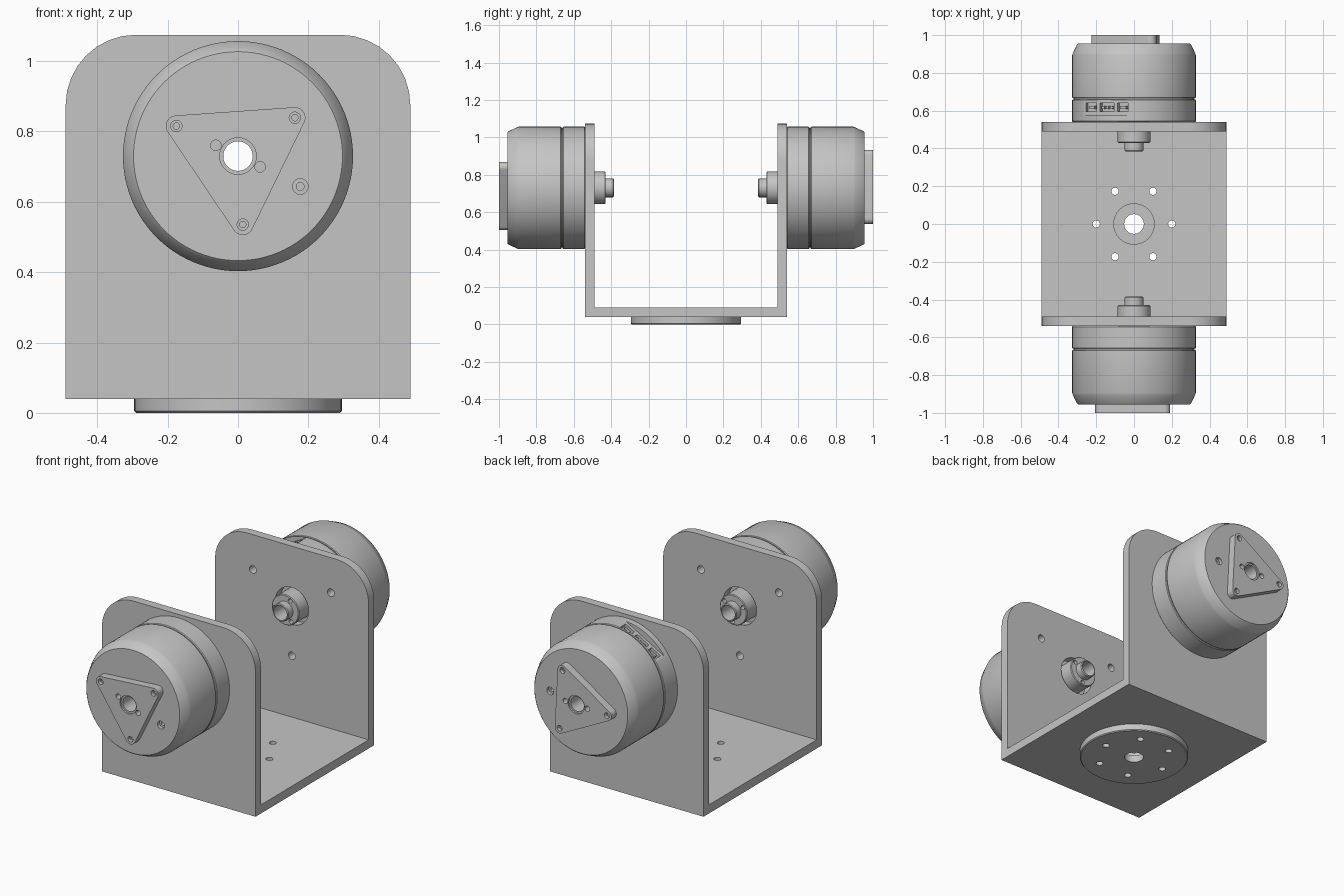
import bpy, bmesh
from math import radians, cos, sin, pi
from mathutils import Matrix, Vector

if "Cube" in bpy.data.objects:
    bpy.data.objects.remove(bpy.data.objects["Cube"])

GREY = (0.56, 0.56, 0.56, 1)
metal = bpy.data.materials.new("plain grey metal")
metal.use_nodes = True
metal.diffuse_color = GREY
metal.node_tree.nodes["Principled BSDF"].inputs["Base Color"].default_value = GREY


def make(name, bm):
    bmesh.ops.recalc_face_normals(bm, faces=bm.faces)
    mesh = bpy.data.meshes.new(name)
    bm.to_mesh(mesh)
    bm.free()
    mesh.materials.append(metal)
    obj = bpy.data.objects.new(name, mesh)
    bpy.context.scene.collection.objects.link(obj)
    return obj


def polar(radius, degrees, z=0.0):
    a = radians(degrees)
    return Vector((radius * cos(a), radius * sin(a), z))


def cylinder(bm, radius, z0, z1, at=(0, 0, 0), turn=Matrix(), sides=32):
    place = turn @ Matrix.Translation(Vector(at) + Vector((0, 0, (z0 + z1) / 2)))
    bmesh.ops.create_cone(bm, cap_ends=True, segments=sides, radius1=radius,
                          radius2=radius, depth=z1 - z0, matrix=place)


def box(bm, centre, size, turn=Matrix()):
    place = turn @ Matrix.Translation(centre) @ Matrix.Diagonal((*size, 1))
    bmesh.ops.create_cube(bm, size=1, matrix=place)


def prism(bm, points, push):
    face = bm.faces.new([bm.verts.new(p) for p in points])
    out = bmesh.ops.extrude_face_region(bm, geom=[face])["geom"]
    bmesh.ops.translate(bm, vec=push, verts=[g for g in out if isinstance(g, bmesh.types.BMVert)])


def lathe(profile, sides=96):
    """Revolve a closed (radius, height) outline about z."""
    bm = bmesh.new()
    rings = [[bm.verts.new(polar(r, 360 * i / sides, z)) for r, z in profile]
             for i in range(sides)]
    n = len(profile)
    for i in range(sides):
        a, b = rings[i], rings[(i + 1) % sides]
        for j in range(n):
            k = (j + 1) % n
            bm.faces.new((a[j], b[j], b[k], a[k]))
    return bm


def cut(obj, bm):
    tool = make("cutter", bm)
    tool.hide_render = True
    mod = obj.modifiers.new("cut", 'BOOLEAN')
    mod.operation, mod.solver, mod.object = 'DIFFERENCE', 'EXACT', tool
    graph = bpy.context.evaluated_depsgraph_get()
    mesh = bpy.data.meshes.new_from_object(obj.evaluated_get(graph))
    obj.modifiers.clear()
    obj.data = mesh
    bpy.data.objects.remove(tool)


def holes(obj, specs):
    """Each spec is radius, z0, z1, position."""
    bm = bmesh.new()
    for r, z0, z1, at in specs:
        cylinder(bm, r, z0, z1, at)
    cut(obj, bm)


def finish(obj):
    obj.data.shade_smooth()
    obj.data.set_sharp_from_angle(angle=radians(25))


HALF_W, HALF_D, WALL, TOP, FLOOR, AXIS = 0.49, 0.54, 0.05, 1.075, 0.04, 0.73
upright = Matrix.Rotation(pi / 2, 4, 'X')

# U-shaped bracket with rounded upper corners
bm = bmesh.new()
inner = HALF_D - WALL
outline = [(-HALF_D, FLOOR), (HALF_D, FLOOR), (HALF_D, TOP), (inner, TOP),
           (inner, FLOOR + WALL), (-inner, FLOOR + WALL), (-inner, TOP), (-HALF_D, TOP)]
prism(bm, [(-HALF_W, y, z) for y, z in outline], (2 * HALF_W, 0, 0))
corners = [e for e in bm.edges
           if all(v.co.z > TOP - 0.01 for v in e.verts)
           and abs(e.verts[0].co.x - e.verts[1].co.x) < 0.01]
bmesh.ops.bevel(bm, geom=corners, offset=0.2, segments=8, profile=0.5, affect='EDGES')
bracket = make("bracket", bm)

# Wall openings for hubs and mounting screws, floor openings
bm = bmesh.new()
wall_turn = Matrix.Translation((0, 0, AXIS)) @ upright
cylinder(bm, 0.107, -0.7, 0.7, turn=wall_turn, sides=64)
for a in (30, 150, 270):
    cylinder(bm, 0.022, -0.7, 0.7, polar(0.287, a), wall_turn)
cylinder(bm, 0.107, -0.1, 0.2, sides=64)
for i in range(6):
    cylinder(bm, 0.019, -0.1, 0.2, polar(0.2, 60 * i))
cut(bracket, bm)
finish(bracket)

# Round foot under the bracket
foot = make("base_disc", lathe([(0.052, 0), (0.29, 0), (0.295, 0.005), (0.295, FLOOR), (0.052, FLOOR)]))
holes(foot, [(0.019, -0.1, 0.2, polar(0.2, 60 * i)) for i in range(6)])
finish(foot)

# Motor parts: local z points outward from the bracket wall
BORE, R = 0.042, 0.327
TRI = (34, 154, 274)
SIDE = 334
parts = []

# Mounting cover with stepped inner hub
cover = make("motor_cover", lathe([
    (BORE, -0.155), (0.046, -0.155), (0.05, -0.15), (0.05, -0.11), (0.083, -0.11), (0.087, -0.106),
    (0.087, 0), (R - 0.004, 0), (R, 0.004), (R, 0.116), (R - 0.004, 0.12), (BORE, 0.12)]))
holes(cover, [(0.012, -0.2, -0.07, polar(0.068, a)) for a in TRI])

# Flat connector recess on the rim of the cover
socket_turn = Matrix.Rotation(radians(218), 4, 'Z')
bm = bmesh.new()
box(bm, (0.395, 0, 0.077), (0.2, 0.4, 0.078), socket_turn)
cut(cover, bm)
bm = bmesh.new()
for y, w in ((-0.095, 0.065), (0, 0.085), (0.095, 0.065)):
    box(bm, (0.295, y, 0.077), (0.05, w, 0.045), socket_turn)
cut(cover, bm)
parts.append(cover)

# Connector pins
bm = bmesh.new()
for y in (-0.095, 0.095):
    box(bm, (0.28, y, 0.077), (0.022, 0.035, 0.014), socket_turn)
for y in (-0.025, 0, 0.025):
    cylinder(bm, 0.009, 0.265, 0.292, turn=socket_turn @ Matrix.Translation((0, y, 0.077))
             @ Matrix.Rotation(pi / 2, 4, 'Y'), sides=16)
parts.append(make("connector_pins", bm))

# Rotor shell, with a narrow groove between it and the cover
shell = make("motor_shell", lathe([
    (BORE, 0.12), (R - 0.008, 0.12), (R - 0.008, 0.126), (R - 0.003, 0.126), (R, 0.13),
    (R, 0.355), (R - 0.004, 0.366), (0.303, 0.409), (0.297, 0.415), (BORE, 0.415)]))
holes(shell, [(0.022, 0.395, 0.5, polar(0.197, SIDE))])
holes(shell, [(0.011, 0.35, 0.5, polar(0.197, SIDE))])
parts.append(shell)

# Rounded triangular output plate
bm = bmesh.new()
rim = [polar(0.195, a) + polar(0.03, a - 60 + 120 * i / 10) for a in TRI for i in range(11)]
prism(bm, [p + Vector((0, 0, 0.415)) for p in rim], (0, 0, 0.045))
plate = make("output_plate", bm)
holes(plate, [(BORE, 0.3, 0.6, (0, 0, 0))])
holes(plate, [(0.052, 0.45, 0.6, (0, 0, 0))]
      + [(0.016, 0.44, 0.6, polar(0.195, a)) for a in TRI]
      + [(0.015, 0.425, 0.6, polar(0.07, a)) for a in (SIDE - 180, SIDE)])
holes(plate, [(0.009, 0.42, 0.6, polar(0.195, a)) for a in TRI])
parts.append(plate)

# Place the front motor, and a turned copy on the back wall
front = Matrix.Translation((0, -HALF_D, AXIS)) @ upright
back = Matrix.Rotation(pi, 4, 'Z') @ front @ Matrix.Rotation(radians(-157), 4, 'Z')
for part in parts:
    finish(part)
    twin = part.copy()
    bpy.context.scene.collection.objects.link(twin)
    twin.name = "back_" + part.name
    part.name = "front_" + part.name
    part.matrix_world = front
    twin.matrix_world = back
